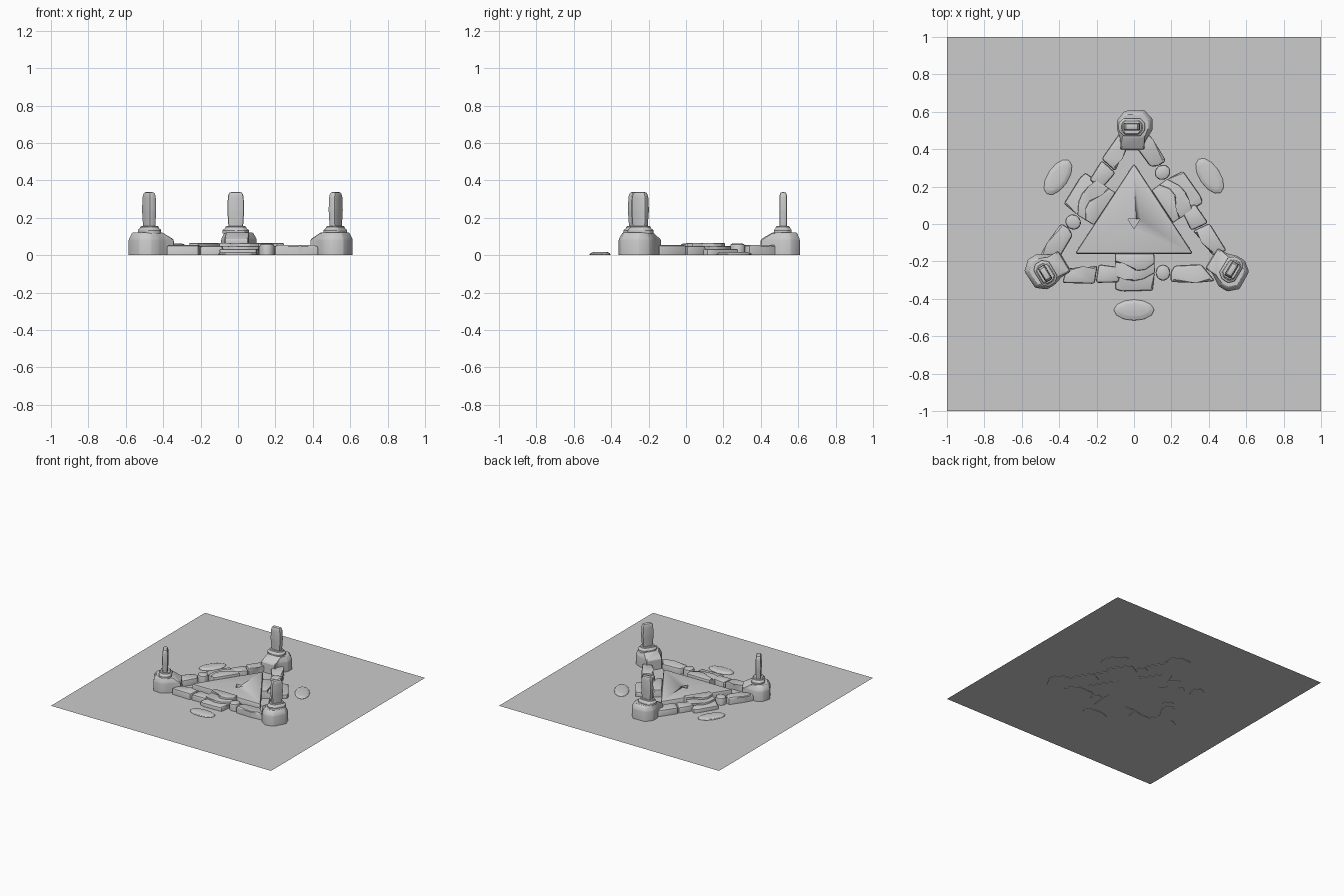
import bpy, bmesh, math
from mathutils import Matrix, Vector

if "Cube" in bpy.data.objects:
    bpy.data.objects.remove(bpy.data.objects["Cube"])


def finish(bm, name):
    bmesh.ops.recalc_face_normals(bm, faces=bm.faces)
    me = bpy.data.meshes.new(name)
    bm.to_mesh(me)
    bm.free()
    for p in me.polygons:
        p.use_smooth = True
    me.set_sharp_from_angle(angle=math.radians(25))
    return me


def loft(name, rings, bevel, seg=2):
    """Stack outlines [(z, points)] into a closed block, rounding all but the bottom rim."""
    bm = bmesh.new()
    loops = [[bm.verts.new((x, y, z)) for x, y in pts] for z, pts in rings]
    n = len(loops[0])
    bm.faces.new(loops[0][::-1])
    bm.faces.new(loops[-1])
    for a, b in zip(loops, loops[1:]):
        for i in range(n):
            j = (i + 1) % n
            bm.faces.new((a[i], a[j], b[j], b[i]))
    base = set(loops[0])
    edges = [e for e in bm.edges if not (e.verts[0] in base and e.verts[1] in base)]
    if bevel:
        bmesh.ops.bevel(bm, geom=edges, offset=bevel, segments=seg, profile=0.5,
                        affect='EDGES', clamp_overlap=True)
    return finish(bm, name)


def scaled(pts, s):
    return [(x * s, y * s) for x, y in pts]


def prism(name, pts, h, bevel=0.012, seg=2):
    return loft(name, [(0, pts), (h, pts)], bevel, seg)


def oval(rx, ry, n=12, dx=0, dy=0):
    return [(dx + rx * math.cos(2 * math.pi * i / n), dy + ry * math.sin(2 * math.pi * i / n))
            for i in range(n)]


def place(mesh, name, loc, deg):
    ob = bpy.data.objects.new(name, mesh)
    ob.location = loc
    ob.rotation_euler.z = math.radians(deg)
    bpy.context.scene.collection.objects.link(ob)
    return ob


# ground sheet
bm = bmesh.new()
bmesh.ops.create_grid(bm, x_segments=1, y_segments=1, size=1)
place(finish(bm, "ground_sheet"), "ground_sheet", (0, 0, 0.004), 0)

# triangular centre slab with a small recess
tri = [(-0.317, -0.16), (0.317, -0.16), (0.0, 0.325)]
slab = place(prism("centre_slab", tri, 0.05, 0.014), "centre_slab", (0, 0, 0), 0)
notch = [(0, -0.025), (0.033, 0.027), (-0.033, 0.027)]
cutter = place(prism("notch_cutter", notch, 0.06, 0), "notch_cutter", (0, 0, 0.03), 0)
cutter.hide_render = True
cutter.hide_viewport = True
mod = slab.modifiers.new("notch", 'BOOLEAN')
mod.object = cutter
mod.operation = 'DIFFERENCE'
mod.solver = 'EXACT'

# corner pillar: house-shaped pedestal, cap and upright stone (local +y points outward)
foot = [(-0.072, -0.12), (0.055, -0.12), (0.058, -0.075), (0.1, -0.01), (0.1, 0.045),
        (0.055, 0.094), (-0.05, 0.09), (-0.09, 0.04), (-0.09, -0.01), (-0.074, -0.06)]
crown = [(-0.058, -0.052), (0.052, -0.052), (0.056, -0.04), (0.08, -0.005), (0.08, 0.038),
         (0.045, 0.077), (-0.042, 0.074), (-0.072, 0.034), (-0.072, -0.005), (-0.064, -0.035)]
pedestal = loft("pedestal", [(0, foot),
                             (0.085, [(x, y if y > -0.1 else -0.115) for x, y in foot]),
                             (0.122, crown)], 0.006, 1)
cap_pts = [(-0.045, -0.05), (0.045, -0.05), (0.07, -0.02), (0.07, 0.02),
           (0.045, 0.045), (-0.045, 0.045), (-0.07, 0.02), (-0.07, -0.02)]
cap = loft("pillar_cap", [(0.115, cap_pts), (0.137, cap_pts), (0.142, scaled(cap_pts, 0.82)),
                          (0.155, scaled(cap_pts, 0.78))], 0.004, 1)
tab = [(-0.042, -0.02), (0.042, -0.02), (0.042, 0.02), (-0.042, 0.02)]
tablet = loft("upright_stone", [(0.145, scaled(tab, 0.92)), (0.24, scaled(tab, 1.07)),
                                (0.315, scaled(tab, 1.0)), (0.337, scaled(tab, 0.8))], 0.009)

for tag, x, y, deg in (("back", 0.0, 0.515, 0), ("right", 0.512, -0.252, -121),
                       ("left", -0.477, -0.252, 121)):
    base = Vector((x, y, 0))
    shift = Matrix.Rotation(math.radians(deg), 3, 'Z') @ Vector((-0.012, 0.005, 0))
    place(pedestal, tag + "_pedestal", base, deg)
    place(cap, tag + "_pillar_cap", base + shift, deg)
    place(tablet, tag + "_upright_stone", base + shift, deg)

# edge stones (local x runs along the side, +y points to the centre)
step_low = [(-0.1, -0.09), (-0.06, -0.1), (0.1, -0.095), (0.11, 0.0), (0.105, 0.1), (-0.095, 0.1)]
step_mid = [(-0.105, -0.025), (-0.05, -0.03), (-0.005, -0.045), (0.05, -0.035), (0.112, 0.0),
            (0.108, 0.1), (-0.1, 0.1)]
step_top = [(-0.1, 0.055), (-0.04, 0.05), (0.01, 0.01), (0.06, 0.015), (0.11, 0.05),
            (0.107, 0.102), (-0.102, 0.102)]
long_stone = [(-0.385, -0.055), (-0.21, -0.06), (-0.195, 0.04), (-0.27, 0.02), (-0.36, 0.025)]
short_stone = [(-0.205, -0.055), (-0.08, -0.052), (-0.08, 0.03), (-0.19, 0.045)]
far_stone = [(0.195, -0.05), (0.33, -0.055), (0.435, -0.045), (0.36, 0.045), (0.215, 0.038),
             (0.195, 0.0)]
ball = oval(0.042, 0.046, 8, 0.155, 0.0)
pebble = oval(0.108, 0.056, 12, 0.0, -0.2)
side_meshes = {
    "step_base": prism("step_base", step_low, 0.034, 0.01),
    "step_middle": prism("step_middle", step_mid, 0.05, 0.007),
    "step_top": prism("step_top", step_top, 0.066, 0.007),
    "long_stone": prism("long_stone", long_stone, 0.054, 0.014),
    "short_stone": prism("short_stone", short_stone, 0.05, 0.014),
    "far_stone": prism("far_stone", far_stone, 0.054, 0.015),
    "round_stone": prism("round_stone", ball, 0.062, 0.014),
    "outer_pebble": loft("outer_pebble", [(0, pebble), (0.009, pebble),
                                          (0.018, oval(0.085, 0.035, 12, 0.0, -0.197))], 0.003, 1),
}
for tag, x, y, deg in (("front", 0.0, -0.26, 0), ("right_side", 0.238, 0.147, 123.5),
                       ("left_side", -0.24, 0.14, -123.5)):
    for part, mesh in side_meshes.items():
        place(mesh, f"{tag}_{part}", (x, y, 0), deg)
